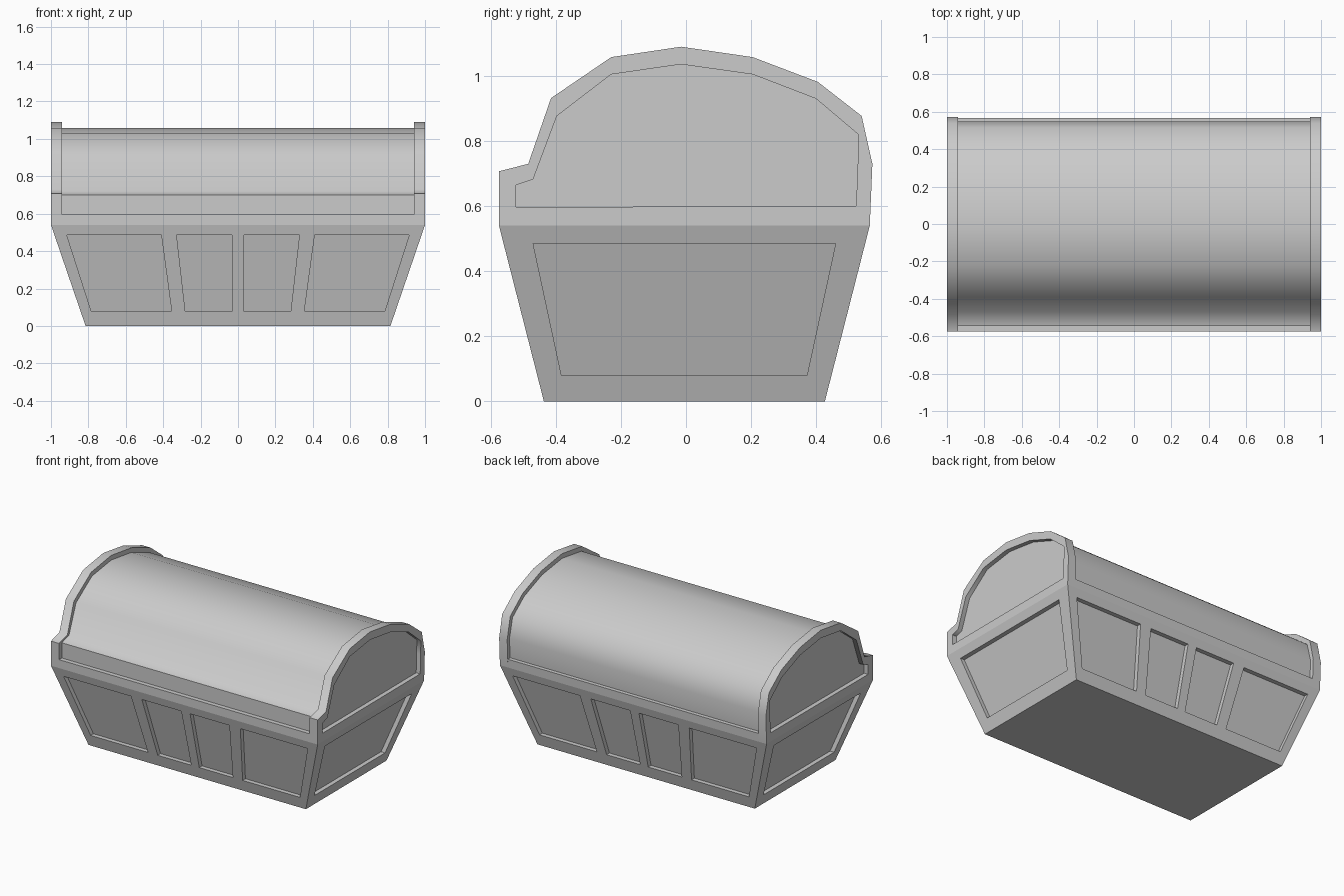
import bpy, bmesh
from math import radians

if "Cube" in bpy.data.objects:
    bpy.data.objects.remove(bpy.data.objects["Cube"])

grey = bpy.data.materials.new("plain grey")
grey.use_nodes = True
colour = (0.6, 0.6, 0.6, 1)
grey.diffuse_color = colour
grey.node_tree.nodes["Principled BSDF"].inputs["Base Color"].default_value = colour

DEPTH = 0.03      # depth of every recess
SEAM = 0.54       # height where the tub meets the lid


def loft(name, rings, smooth=False):
    """Join rings of equal point count and cap both ends."""
    bm = bmesh.new()
    loops = [[bm.verts.new(p) for p in ring] for ring in rings]
    n = len(loops[0])
    for a, b in zip(loops, loops[1:]):
        for i in range(n):
            j = (i + 1) % n
            bm.faces.new((a[i], a[j], b[j], b[i]))
    bm.faces.new(loops[0])
    bm.faces.new(loops[-1])
    bmesh.ops.recalc_face_normals(bm, faces=bm.faces)
    mesh = bpy.data.meshes.new(name)
    bm.to_mesh(mesh)
    bm.free()
    mesh.materials.append(grey)
    ob = bpy.data.objects.new(name, mesh)
    bpy.context.collection.objects.link(ob)
    if smooth:
        bpy.ops.object.select_all(action="DESELECT")
        ob.select_set(True)
        bpy.context.view_layer.objects.active = ob
        bpy.ops.object.shade_smooth_by_angle(angle=radians(60))
    return ob


def rect(x, y0, y1, z):
    return [(-x, y0, z), (x, y0, z), (x, y1, z), (-x, y1, z)]


def section(x, profile):
    return [(x, y, z) for y, z in profile]


# Tapered tub
tub = loft("tub", [rect(0.815, -0.437, 0.427, 0), rect(1, -0.575, 0.565, SEAM)])

# Recessed panels: (left, right) at the bottom, then at the top
LOW, HIGH = 0.08, 0.485
long_panels = [(0.355, 0.785, 0.41, 0.915), (0.03, 0.282, 0.033, 0.328)]
end_panel = (-0.383, 0.372, -0.47, 0.46)


def cut_panel(panel, axis, side, base, top):
    b0, b1, t0, t1 = panel
    rings = []
    for offset in (0.05, -DEPTH):
        ring = []
        for u, z in ((b0, LOW), (b1, LOW), (t1, HIGH), (t0, HIGH)):
            wall = side * (base + (top - base) * z / SEAM + offset)
            ring.append((u, wall, z) if axis == "y" else (wall, u, z))
        rings.append(ring)
    cutter = loft("panel_cutter", rings)
    cutter.hide_render = True
    mod = tub.modifiers.new("panel", "BOOLEAN")
    mod.operation = "DIFFERENCE"
    mod.solver = "EXACT"
    mod.object = cutter
    bpy.context.view_layer.objects.active = tub
    bpy.ops.object.modifier_apply(modifier=mod.name)
    bpy.data.objects.remove(cutter)


for b0, b1, t0, t1 in long_panels:
    for panel in ((b0, b1, t0, t1), (-b1, -b0, -t1, -t0)):
        cut_panel(panel, "y", -1, 0.437, 0.575)
        cut_panel(panel, "y", 1, 0.427, 0.565)
for side in (-1, 1):
    cut_panel(end_panel, "x", side, 0.815, 1)

# End rims of the lid, each with a recessed outer face
outer = [(-0.575, SEAM), (-0.575, 0.707), (-0.485, 0.73), (-0.415, 0.932),
         (-0.23, 1.058), (-0.015, 1.09), (0.205, 1.058), (0.405, 0.982),
         (0.54, 0.877), (0.573, 0.73), (0.565, SEAM)]
inner = [(-0.522, 0.597), (-0.522, 0.665), (-0.47, 0.682), (-0.397, 0.877),
         (-0.23, 1.005), (-0.015, 1.036), (0.205, 1.005), (0.4, 0.93),
         (0.53, 0.82), (0.528, 0.73), (0.523, 0.6)]
for name, s in (("left_lid_rim", 1), ("right_lid_rim", -1)):
    loft(name, [section(s * 0.94, outer), section(s, outer),
                section(s, inner), section(s * (1 - DEPTH), inner)], True)

# Rounded lid between the rims
barrel = [(-0.545, 0.58), (-0.545, 0.7), (-0.468, 0.72), (-0.392, 0.912),
          (-0.222, 1.028), (-0.015, 1.058), (0.2, 1.028), (0.392, 0.955),
          (0.515, 0.86), (0.548, 0.73), (0.54, 0.58)]
loft("lid", [section(-0.95, barrel), section(0.95, barrel)], True)

# Ledge under the lid
loft("lid_ledge", [rect(0.95, -0.575, 0.565, SEAM), rect(0.95, -0.575, 0.567, 0.597)])
